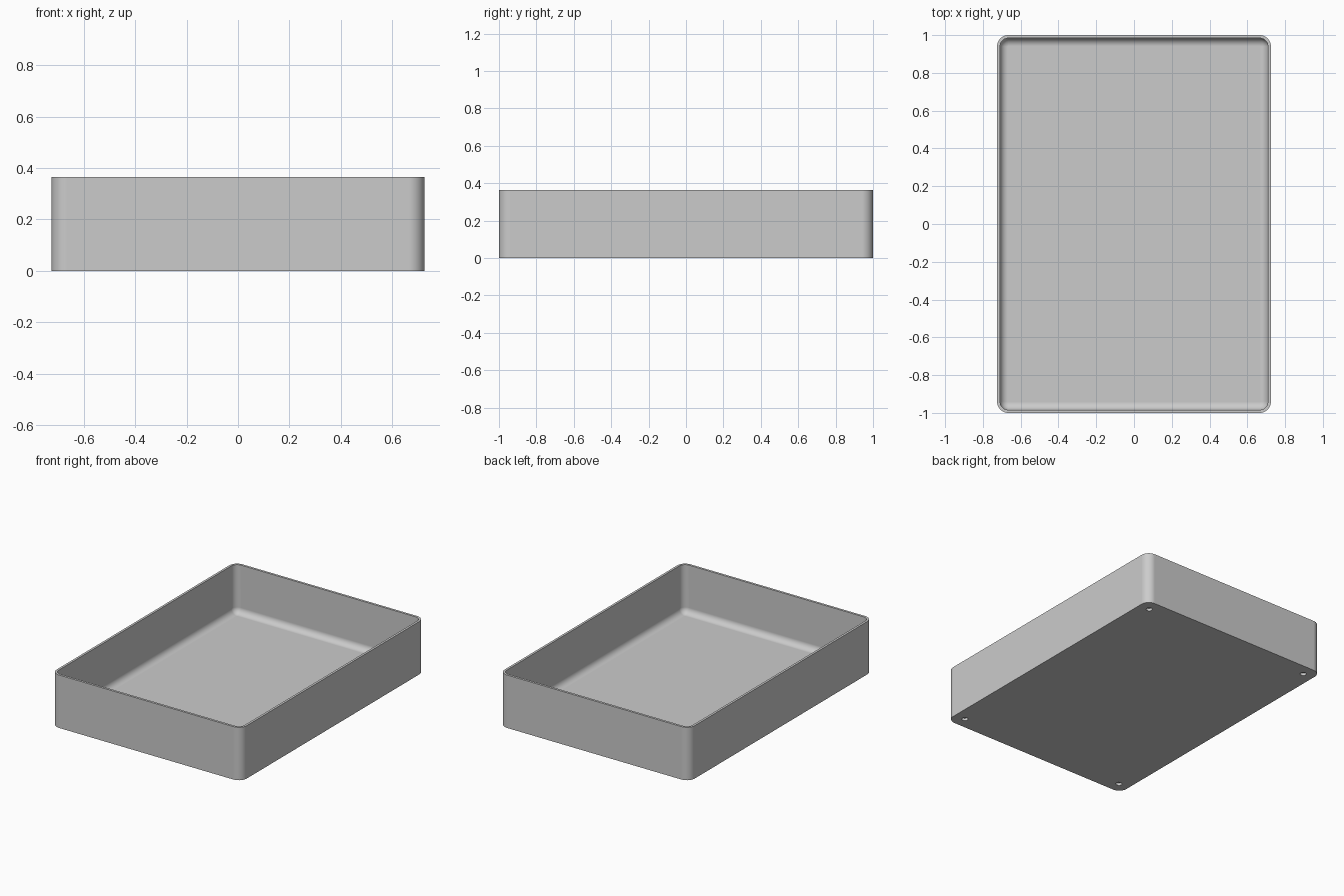
import bpy, bmesh, math

if "Cube" in bpy.data.objects:
    bpy.data.objects.remove(bpy.data.objects["Cube"], do_unlink=True)

HALF_X, HALF_Y, HEIGHT = 0.725, 1.0, 0.365
CORNER, WALL, FLOOR, FILLET = 0.06, 0.016, 0.03, 0.042
HOLE_INSET, HOLE_RADIUS, HOLE_DEPTH = 0.08, 0.02, 0.018
ARC_STEPS, FILLET_STEPS = 12, 8

grey = bpy.data.materials.new("light_grey")
grey.use_nodes = True
grey.diffuse_color = (0.6, 0.6, 0.6, 1)
grey.node_tree.nodes["Principled BSDF"].inputs["Base Color"].default_value = (0.6, 0.6, 0.6, 1)


def rounded_ring(bm, inset, z):
    """Rounded rectangle of vertices, pulled in from the outer wall."""
    radius = CORNER - inset
    ring = []
    for quarter, (sx, sy) in enumerate([(1, 1), (-1, 1), (-1, -1), (1, -1)]):
        for step in range(ARC_STEPS + 1):
            a = (quarter + step / ARC_STEPS) * math.pi / 2
            ring.append(bm.verts.new((sx * (HALF_X - CORNER) + radius * math.cos(a),
                                      sy * (HALF_Y - CORNER) + radius * math.sin(a), z)))
    return ring


# Wall section: outside, rim, inside, then the fillet down to the floor
profile = [(0, 0), (0, HEIGHT), (WALL, HEIGHT)]
for i in range(FILLET_STEPS + 1):
    a = i / FILLET_STEPS * math.pi / 2
    profile.append((WALL + FILLET * (1 - math.cos(a)),
                    FLOOR + FILLET * (1 - math.sin(a))))

# Tray body
bm = bmesh.new()
rings = [rounded_ring(bm, inset, z) for inset, z in profile]
for low, high in zip(rings, rings[1:]):
    for i in range(len(low)):
        j = (i + 1) % len(low)
        bm.faces.new((low[i], low[j], high[j], high[i]))
bm.faces.new(rings[0][::-1])
bm.faces.new(rings[-1])
bmesh.ops.recalc_face_normals(bm, faces=bm.faces)
mesh = bpy.data.meshes.new("tray")
bm.to_mesh(mesh)
bm.free()
mesh.materials.append(grey)
tray = bpy.data.objects.new("tray", mesh)
bpy.context.collection.objects.link(tray)

# Blind round holes under the four corners
for sx in (-1, 1):
    for sy in (-1, 1):
        bpy.ops.mesh.primitive_cylinder_add(
            vertices=32, radius=HOLE_RADIUS, depth=2 * HOLE_DEPTH,
            location=(sx * (HALF_X - HOLE_INSET), sy * (HALF_Y - HOLE_INSET), 0))
        cutter = bpy.context.object
        cutter.name = "hole_cutter"
        cutter.hide_render = True
        cutter.data.materials.append(grey)
        cut = tray.modifiers.new("hole", 'BOOLEAN')
        cut.operation = 'DIFFERENCE'
        cut.solver = 'EXACT'
        cut.object = cutter
        bpy.ops.object.select_all(action='DESELECT')
        tray.select_set(True)
        bpy.context.view_layer.objects.active = tray
        bpy.ops.object.modifier_apply(modifier=cut.name)
        bpy.data.objects.remove(cutter, do_unlink=True)

# Smooth corners and fillet, flat walls and crisp rim
bpy.ops.object.shade_smooth_by_angle(angle=math.radians(30))
flatten = tray.modifiers.new("flat_walls", 'WEIGHTED_NORMAL')
flatten.keep_sharp = True
